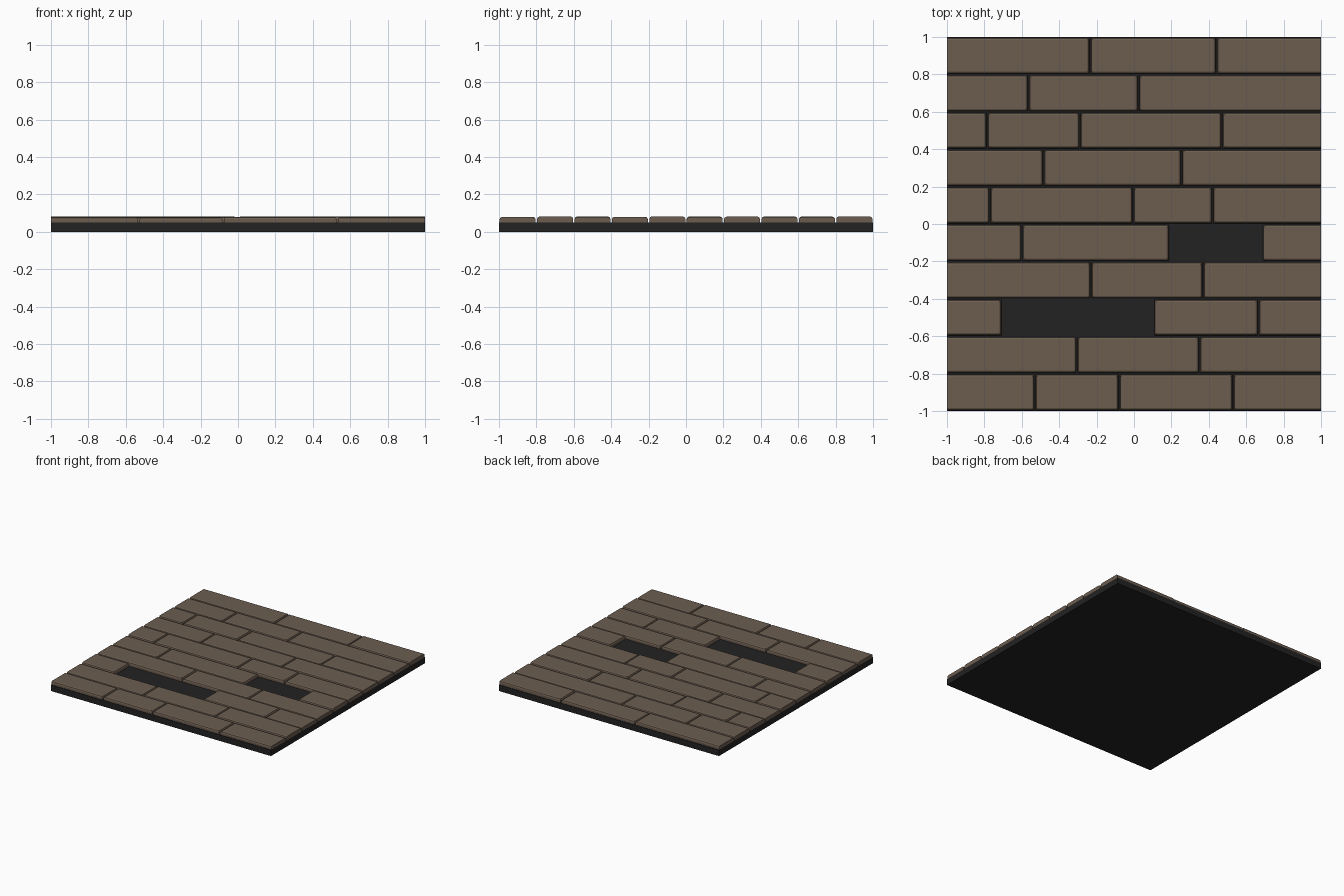
import bpy, bmesh, random

if "Cube" in bpy.data.objects:
    bpy.data.objects.remove(bpy.data.objects["Cube"])

random.seed(4)


def material(name, rgb):
    m = bpy.data.materials.new(name)
    m.diffuse_color = (*rgb, 1)
    m.use_nodes = True
    m.node_tree.nodes["Principled BSDF"].inputs["Base Color"].default_value = m.diffuse_color
    return m


brown = material("worn brown wood", (0.15, 0.11, 0.08))
black = material("near black base", (0.016, 0.016, 0.016))


def finish(bm, name, mat):
    bmesh.ops.recalc_face_normals(bm, faces=bm.faces)
    me = bpy.data.meshes.new(name)
    bm.to_mesh(me)
    bm.free()
    me.materials.append(mat)
    ob = bpy.data.objects.new(name, me)
    bpy.context.collection.objects.link(ob)


def loft(bm, rings):
    """Closed solid through a stack of rectangles (x0, x1, y0, y1, z)."""
    loops = [[bm.verts.new(p) for p in ((a, c, z), (b, c, z), (b, d, z), (a, d, z))]
             for a, b, c, d, z in rings]
    bm.faces.new(loops[0][::-1])
    bm.faces.new(loops[-1])
    for lo, hi in zip(loops, loops[1:]):
        for i in range(4):
            j = (i + 1) % 4
            bm.faces.new((lo[i], lo[j], hi[j], hi[i]))


# Dark slab under the boards
bm = bmesh.new()
loft(bm, [(-1, 1, -1, 1, 0), (-1, 1, -1, 1, 0.05)])
finish(bm, "floor_base", black)

# Joint positions per row from front to back, and the missing boards (row, index)
rows = [(-0.53, -0.08, 0.53), (-0.305, 0.35), (-0.705, 0.105, 0.665), (-0.23, 0.37),
        (-0.6, 0.19, 0.685), (-0.77, -0.005, 0.42), (-0.485, 0.255),
        (-0.785, -0.29, 0.47), (-0.565, 0.025), (-0.235, 0.44)]
missing = {(2, 1), (4, 2)}
GAP = 0.004

# Boards: chamfered tops, ends cut flush at the outer edges
for r, joints in enumerate(rows):
    xs = (-1,) + joints + (1,)
    y0, y1 = -1 + 0.2 * r + GAP, -0.8 + 0.2 * r - GAP
    for i, (a, b) in enumerate(zip(xs, xs[1:])):
        if (r, i) in missing:
            continue
        left, right = a > -1, b < 1
        top = random.uniform(0.077, 0.082)
        rings = []
        for inset, z in ((0, 0.05), (0, top - 0.012), (0.004, top - 0.004), (0.012, top)):
            rings.append((a + left * (GAP + inset), b - right * (GAP + inset),
                          y0 + inset, y1 - inset, z))
        bm = bmesh.new()
        loft(bm, rings)
        finish(bm, f"floor_board_{r}_{i}", brown)
